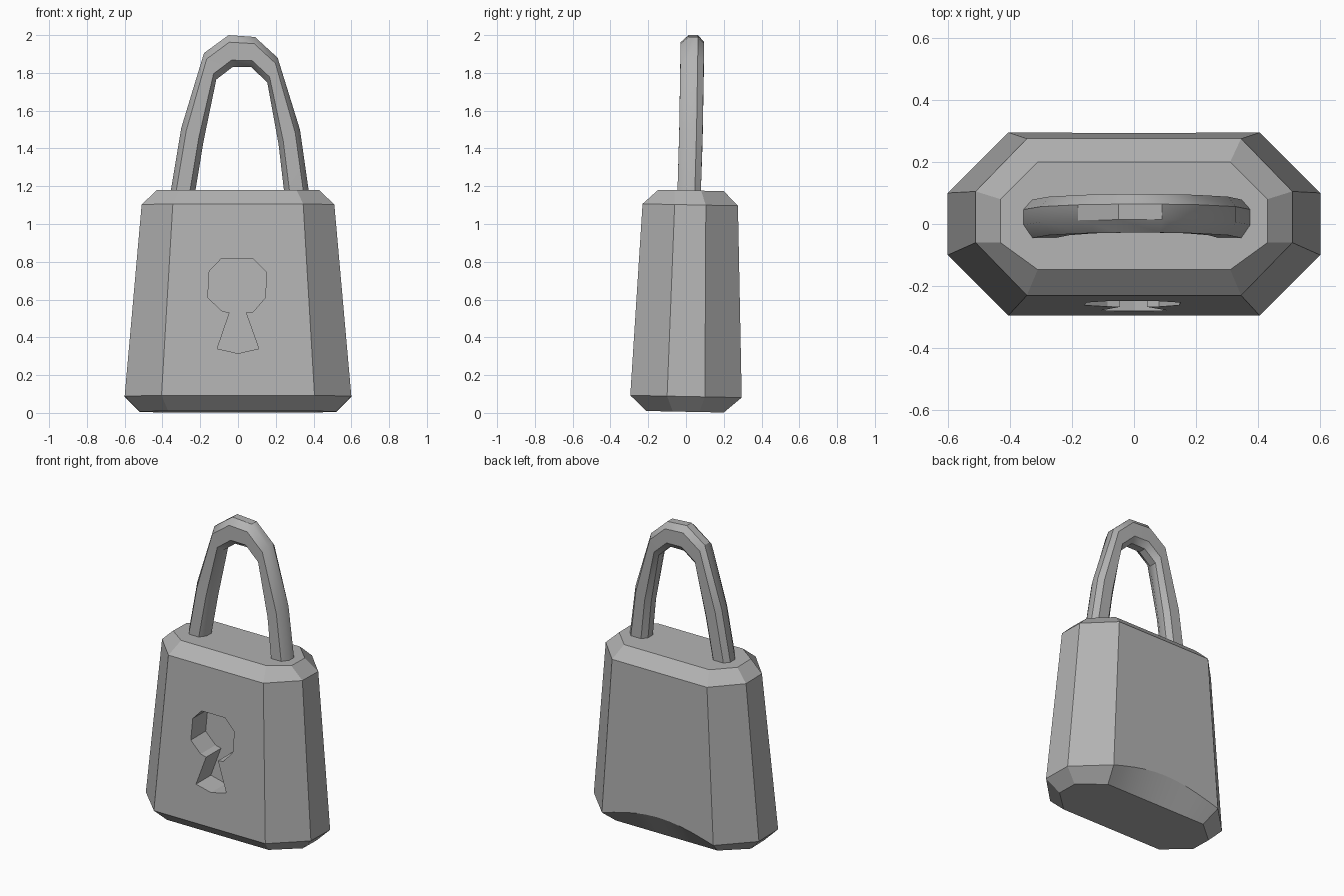
import bpy, bmesh, math

if "Cube" in bpy.data.objects:
    bpy.data.objects.remove(bpy.data.objects["Cube"])

grey = bpy.data.materials.new("dark_grey")
grey.diffuse_color = (0.45, 0.45, 0.45, 1)
grey.use_nodes = True
grey.node_tree.nodes["Principled BSDF"].inputs["Base Color"].default_value = grey.diffuse_color


def make_object(name, bm):
    bmesh.ops.recalc_face_normals(bm, faces=bm.faces)
    me = bpy.data.meshes.new(name)
    bm.to_mesh(me)
    bm.free()
    me.materials.append(grey)
    ob = bpy.data.objects.new(name, me)
    bpy.context.collection.objects.link(ob)
    return ob


def loft(name, rings):
    """Skin a list of equal-length point rings and cap both ends."""
    bm = bmesh.new()
    rows = [[bm.verts.new(p) for p in ring] for ring in rings]
    n = len(rows[0])
    for a, b in zip(rows, rows[1:]):
        for i in range(n):
            j = (i + 1) % n
            bm.faces.new((a[i], a[j], b[j], b[i]))
    bm.faces.new(rows[0][::-1])
    bm.faces.new(rows[-1])
    return make_object(name, bm)


def smooth(ob, degrees):
    bpy.ops.object.select_all(action="DESELECT")
    ob.select_set(True)
    bpy.context.view_layer.objects.active = ob
    bpy.ops.object.shade_smooth_by_angle(angle=math.radians(degrees))


BACK_STEPS = 10


def body_ring(z, side_x, front_x, back_x, front_y, back_y, y0, y1, arch=0.0):
    """Chamfered rectangle; the back edge can rise in an arch."""
    pts = [(-front_x, front_y, z), (front_x, front_y, z),
           (side_x, y0, z), (side_x, y1, z)]
    for i in range(BACK_STEPS + 1):
        t = i / BACK_STEPS
        h = arch * math.sin(math.pi * t)
        pts.append((back_x * (1 - 2 * t), back_y - 0.02 * h, z + h))
    pts += [(-side_x, y1, z), (-side_x, y0, z)]
    return [(x, y, pz - 0.02 * y) for x, y, pz in pts]


# Tapered body with bevelled base and shoulders
body = loft("lock_body", [
    body_ring(0.006, 0.52, 0.37, 0.37, -0.21, 0.20, -0.07, 0.07),
    body_ring(0.087, 0.60, 0.405, 0.405, -0.295, 0.295, -0.10, 0.10, 0.075),
    body_ring(1.102, 0.51, 0.345, 0.345, -0.23, 0.275, -0.06, 0.105),
    body_ring(1.178, 0.43, 0.31, 0.31, -0.147, 0.20, -0.06, 0.08),
])

# Keyhole recess
keyhole = [(-0.09, 0.815), (0.08, 0.815), (0.15, 0.745), (0.145, 0.61),
           (0.08, 0.535), (0.042, 0.53), (0.11, 0.34), (0, 0.315),
           (-0.11, 0.34), (-0.045, 0.53), (-0.085, 0.54), (-0.16, 0.61),
           (-0.152, 0.75)]
cutter = loft("keyhole_cutter", [[(x, y - 0.063 * (0.57 - z), z) for x, z in keyhole]
                                 for y in (-0.45, -0.11)])
cutter.hide_render = True
mod = body.modifiers.new("keyhole", "BOOLEAN")
mod.operation = "DIFFERENCE"
mod.solver = "EXACT"
mod.object = cutter
bpy.context.view_layer.objects.active = body
bpy.ops.object.modifier_apply(modifier=mod.name)
bpy.data.objects.remove(cutter)
smooth(body, 15)

# Shackle: outer and inner outline points with the depth centre of each section
stations = [((-0.365, 1.12), (-0.233, 1.12), 0.017),
            ((-0.355, 1.18), (-0.225, 1.18), 0.017),
            ((-0.30, 1.51), (-0.182, 1.44), 0.026),
            ((-0.18, 1.905), (-0.115, 1.765), 0.032),
            ((-0.05, 2.00), (-0.03, 1.83), 0.034),
            ((0.09, 1.99), (0.07, 1.83), 0.034),
            ((0.21, 1.88), (0.155, 1.75), 0.032),
            ((0.328, 1.50), (0.215, 1.42), 0.026),
            ((0.374, 1.18), (0.243, 1.18), 0.017),
            ((0.383, 1.12), (0.248, 1.12), 0.017)]
section = [(0, -0.02), (0.22, -0.062), (0.78, -0.062), (1, -0.02),
           (1, 0.03), (0.78, 0.062), (0.22, 0.062), (0, 0.03)]
shackle = loft("shackle", [[(o[0] + (i[0] - o[0]) * t, cy + dy, o[1] + (i[1] - o[1]) * t)
                            for t, dy in section] for o, i, cy in stations])
smooth(shackle, 35)
